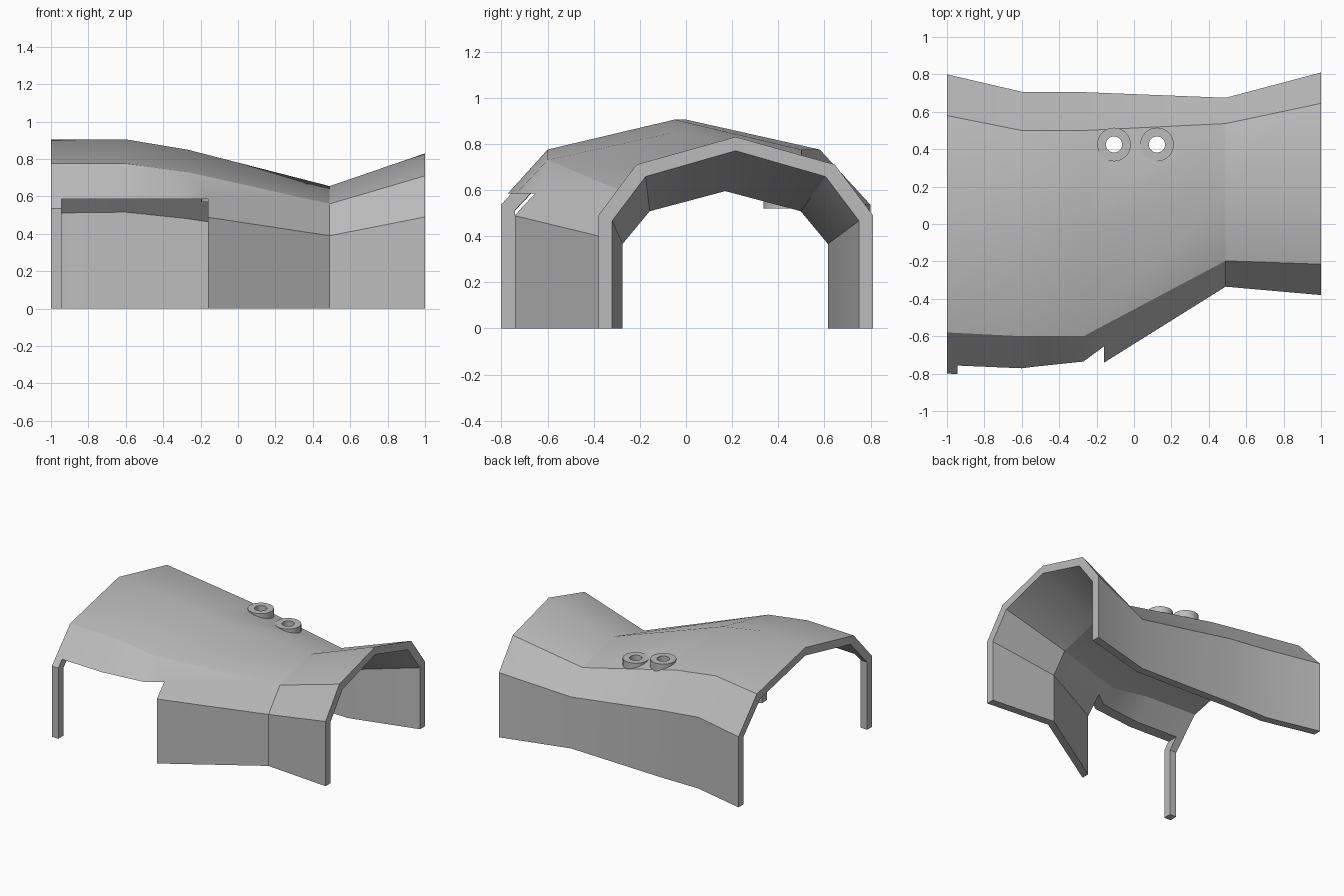
import bpy
import bmesh
import math

if "Cube" in bpy.data.objects:
    bpy.data.objects.remove(bpy.data.objects["Cube"])

grey = bpy.data.materials.new("plain grey")
grey.use_nodes = True
colour = (0.5, 0.5, 0.5, 1)
grey.diffuse_color = colour
grey.node_tree.nodes["Principled BSDF"].inputs["Base Color"].default_value = colour


def make_object(name, bm):
    bmesh.ops.recalc_face_normals(bm, faces=bm.faces[:])
    mesh = bpy.data.meshes.new(name)
    bm.to_mesh(mesh)
    bm.free()
    mesh.materials.append(grey)
    obj = bpy.data.objects.new(name, mesh)
    bpy.context.collection.objects.link(obj)
    return obj


def smooth(obj):
    bpy.ops.object.select_all(action="DESELECT")
    obj.select_set(True)
    bpy.context.view_layer.objects.active = obj
    bpy.ops.object.shade_smooth_by_angle(angle=math.radians(30))


def arch(x, mid, ridge, upper_w, upper_z, wall_w, wall_z):
    """Closed cross-section of the arched shell: outer line, then inner line."""
    outer = [(wall_w, 0), (wall_w, wall_z), (upper_w, upper_z), (0, ridge)]
    inner = [(wall_w - .06, 0), (wall_w - .06, wall_z - .024),
             (upper_w - .04, upper_z - .052), (0, ridge - .06)]

    def both(half):
        return [(-w, z) for w, z in half] + [(w, z) for w, z in half[-2::-1]]
    return [(x, mid + w, z) for w, z in both(outer) + both(inner)[::-1]]


# Arched shell lofted through its cross-sections
sections = [
    arch(-1.0, 0.0, .905, .58, .775, .80, .535),
    arch(-.6, -.05, .905, .55, .775, .757, .54),
    arch(-.27, -.05, .85, .55, .73, .755, .505),
    arch(.49, .17, .655, .367, .56, .505, .39),
    arch(1.0, .215, .83, .43, .71, .595, .49),
]
bm = bmesh.new()
rings = [[bm.verts.new(p) for p in s] for s in sections]
# Push the front wall out where the body is widest
for ring in rings[1:3]:
    for v in ring:
        if v.co.z < .6 and v.co.y < 0:
            v.co.y -= .005
n = len(rings[0])
for a, b in zip(rings, rings[1:]):
    for i in range(n):
        j = (i + 1) % n
        bm.faces.new((a[i], a[j], b[j], b[i]))
for ring in (rings[0], rings[-1]):
    for i in range(n // 2 - 1):
        bm.faces.new((ring[i], ring[i + 1], ring[n - 2 - i], ring[n - 1 - i]))
shell = make_object("arched_shell", bm)


def cut(cutter):
    cutter.hide_render = True
    mod = shell.modifiers.new("cut", "BOOLEAN")
    mod.operation = "DIFFERENCE"
    mod.solver = "EXACT"
    mod.object = cutter
    bpy.ops.object.select_all(action="DESELECT")
    shell.select_set(True)
    bpy.context.view_layer.objects.active = shell
    bpy.ops.object.modifier_apply(modifier=mod.name)
    bpy.data.objects.remove(cutter)


# Opening in the front wall
bm = bmesh.new()
bmesh.ops.create_cube(bm, size=1)
for v in bm.verts:
    v.co.x = -.16 if v.co.x > 0 else -.945
    v.co.y = -.3 if v.co.y > 0 else -1.1
    v.co.z = .585 if v.co.z > 0 else -.1
cut(make_object("opening_cutter", bm))

# Two hollow bosses through the roof
SIDES = 32
for name, x, low, high in (("right_boss", -.107, .57, .745),
                           ("left_boss", .123, .52, .69)):
    bm = bmesh.new()
    bmesh.ops.create_cone(bm, cap_ends=True, segments=SIDES,
                          radius1=.06, radius2=.06, depth=1)
    bmesh.ops.translate(bm, verts=bm.verts[:], vec=(x, .425, .6))
    cut(make_object("hole_cutter", bm))

    bm = bmesh.new()
    loops = []
    for r, z in ((.09, low), (.09, high), (.043, high), (.043, low)):
        loops.append([bm.verts.new((x + r * math.cos(math.tau * k / SIDES),
                                    .425 + r * math.sin(math.tau * k / SIDES), z))
                      for k in range(SIDES)])
    for a, b in zip(loops, loops[1:] + loops[:1]):
        for k in range(SIDES):
            m = (k + 1) % SIDES
            bm.faces.new((a[k], a[m], b[m], b[k]))
    smooth(make_object(name, bm))

smooth(shell)
